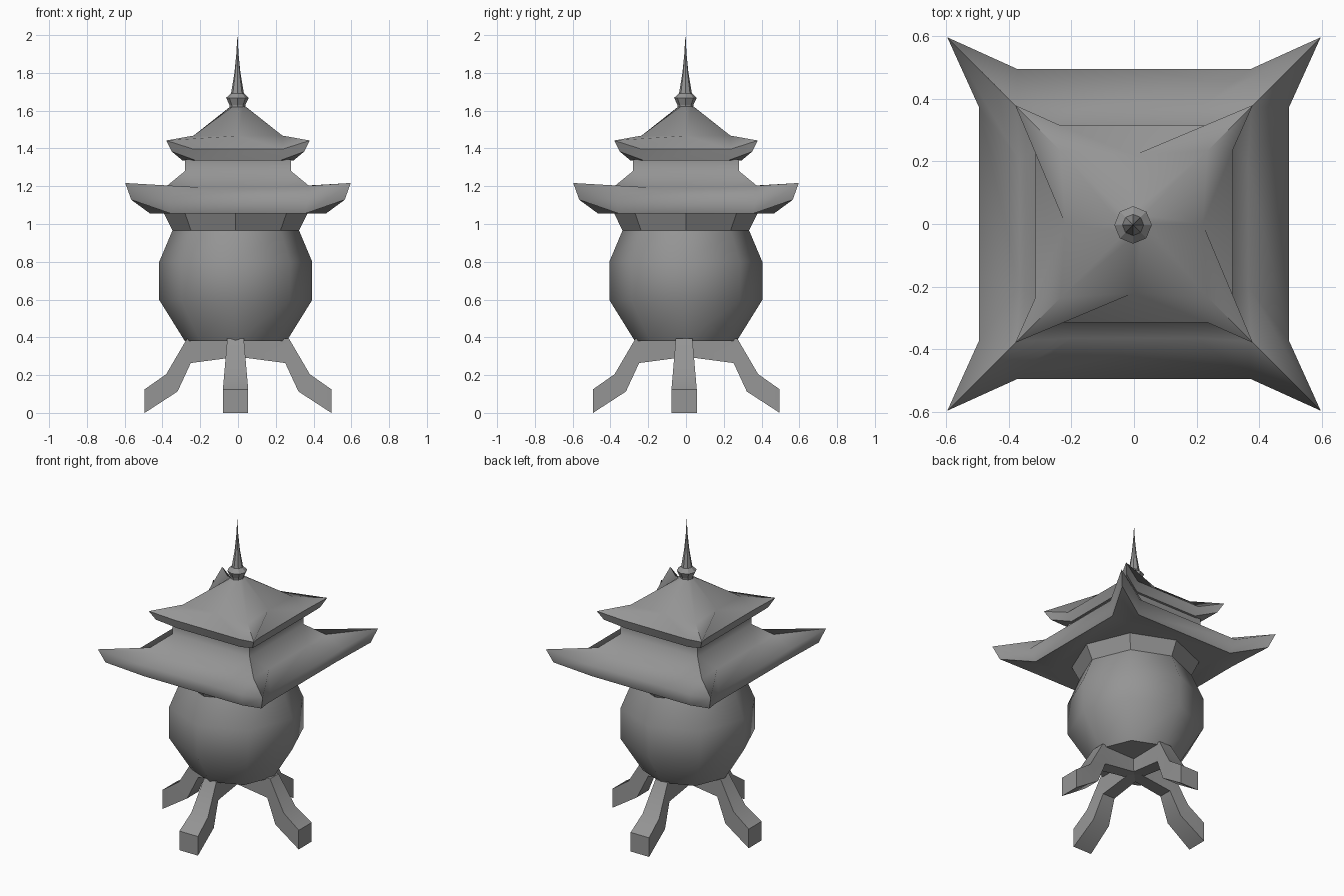
import bpy, bmesh, math
from mathutils import Matrix

if "Cube" in bpy.data.objects:
    bpy.data.objects.remove(bpy.data.objects["Cube"], do_unlink=True)

grey = bpy.data.materials.new("stone grey")
grey.use_nodes = True
grey.diffuse_color = (0.3, 0.3, 0.3, 1)
grey.node_tree.nodes["Principled BSDF"].inputs["Base Color"].default_value = (0.3, 0.3, 0.3, 1)


def loft(name, rings, smooth_angle=0, location=(0, 0, 0), crease=None):
    """Skin a list of equal-length closed rings, cap both ends."""
    bm = bmesh.new()
    loops = [[bm.verts.new(p) for p in ring] for ring in rings]
    n = len(rings[0])
    for a, b in zip(loops, loops[1:]):
        for i in range(n):
            j = (i + 1) % n
            bm.faces.new((a[i], a[j], b[j], b[i]))
    bm.faces.new(loops[0][::-1])
    bm.faces.new(loops[-1])
    bmesh.ops.remove_doubles(bm, verts=bm.verts, dist=0.0005)
    bmesh.ops.recalc_face_normals(bm, faces=bm.faces)
    for face in bm.faces:
        face.smooth = smooth_angle > 0
    for edge in bm.edges:
        sharp = edge.calc_face_angle(0) > math.radians(smooth_angle)
        if crease:
            sharp = sharp or crease(*[v.co for v in edge.verts])
        edge.smooth = not sharp
    mesh = bpy.data.meshes.new(name)
    bm.to_mesh(mesh)
    bm.free()
    mesh.materials.append(grey)
    obj = bpy.data.objects.new(name, mesh)
    obj.location = location
    bpy.context.collection.objects.link(obj)
    return obj


def octagon(r, z):
    return [(r * math.cos(i * math.pi / 4), r * math.sin(i * math.pi / 4), z) for i in range(8)]


def eave(mid, span, z_mid, corner, z_corner):
    """Square ring with straight sides and four pulled-out corners."""
    side = [(mid, -span, z_mid), (mid, span, z_mid), (corner, corner, z_corner)]
    ring = []
    for k in range(4):
        c, s = (1, 0, -1, 0)[k], (0, 1, 0, -1)[k]
        ring += [(c * x - s * y, s * x + c * y, z) for x, y, z in side]
    return ring


def square(h, z):
    return eave(h, h, z, h, z)


def hip_or_rim(a, b):
    """Hip lines on the diagonals and the lower rim stay sharp."""
    on_diagonal = all(abs(abs(p.x) - abs(p.y)) < 0.001 for p in (a, b))
    hip = on_diagonal and a.x * b.x > 0 and a.y * b.y > 0 and max(a.z, b.z) > 1.14
    rim = max(a.z, b.z) < 1.135 and min(max(abs(p.x), abs(p.y)) for p in (a, b)) > 0.46
    return hip or rim


# Round pot and flared neck
CENTRE = (-0.012, -0.001, 0)
loft("pot_body", [octagon(r, z) for r, z in
     ((0.27, 0.381), (0.405, 0.598), (0.405, 0.8), (0.335, 0.966))], 50, CENTRE)
loft("neck", [octagon(0.335, 0.966), octagon(0.38, 1.057)], 0, CENTRE)

# Lower roof with a rounded eave, running up into the square wall
loft("lower_roof", [
    square(0.34, 1.055),
    eave(0.465, 0.355, 1.055, 0.565, 1.128),
    eave(0.495, 0.372, 1.141, 0.597, 1.217),
    eave(0.365, 0.2, 1.194, 0.375, 1.203),
    square(0.28, 1.281),
    square(0.28, 1.342)], 89, crease=hip_or_rim)

# Upper roof, slightly sagging, closing into an eight-sided collar
loft("upper_roof", [
    square(0.26, 1.337),
    eave(0.295, 0.225, 1.337, 0.35, 1.383),
    eave(0.315, 0.235, 1.396, 0.38, 1.442),
    eave(0.22, 0, 1.467, 0.235, 1.468),
    eave(0.04, 0, 1.622, 0.028, 1.622)], 56)

# Pointed finial
loft("finial", [octagon(r, z) for r, z in
     ((0.04, 1.612), (0.042, 1.63), (0.06, 1.668), (0.034, 1.692),
      (0.016, 1.8), (0.006, 1.9), (0.0006, 2.0))], 0, (-0.003, -0.003, 0))

# Four bent legs meeting under the pot: outer r, z, inner r, z, half width
leg_sections = [
    (0.494, 0.125, 0.494, 0.0, 0.067),
    (0.38, 0.205, 0.32, 0.113, 0.06),
    (0.27, 0.393, 0.25, 0.264, 0.044),
    (0.0, 0.393, 0.0, 0.297, 0.04)]
for k, name in enumerate(("left_leg", "back_leg", "right_leg", "front_leg")):
    rings = [[(ro, -w, zo), (ro, w, zo), (ri, w, zi), (ri, -w, zi)]
             for ro, zo, ri, zi, w in leg_sections]
    shift = (0, -0.01, 0) if k % 2 == 0 else (-0.013, 0.002, 0)
    leg = loft(name, rings, 50, shift)
    leg.data.transform(Matrix.Rotation(k * math.pi / 2, 4, "Z"))
